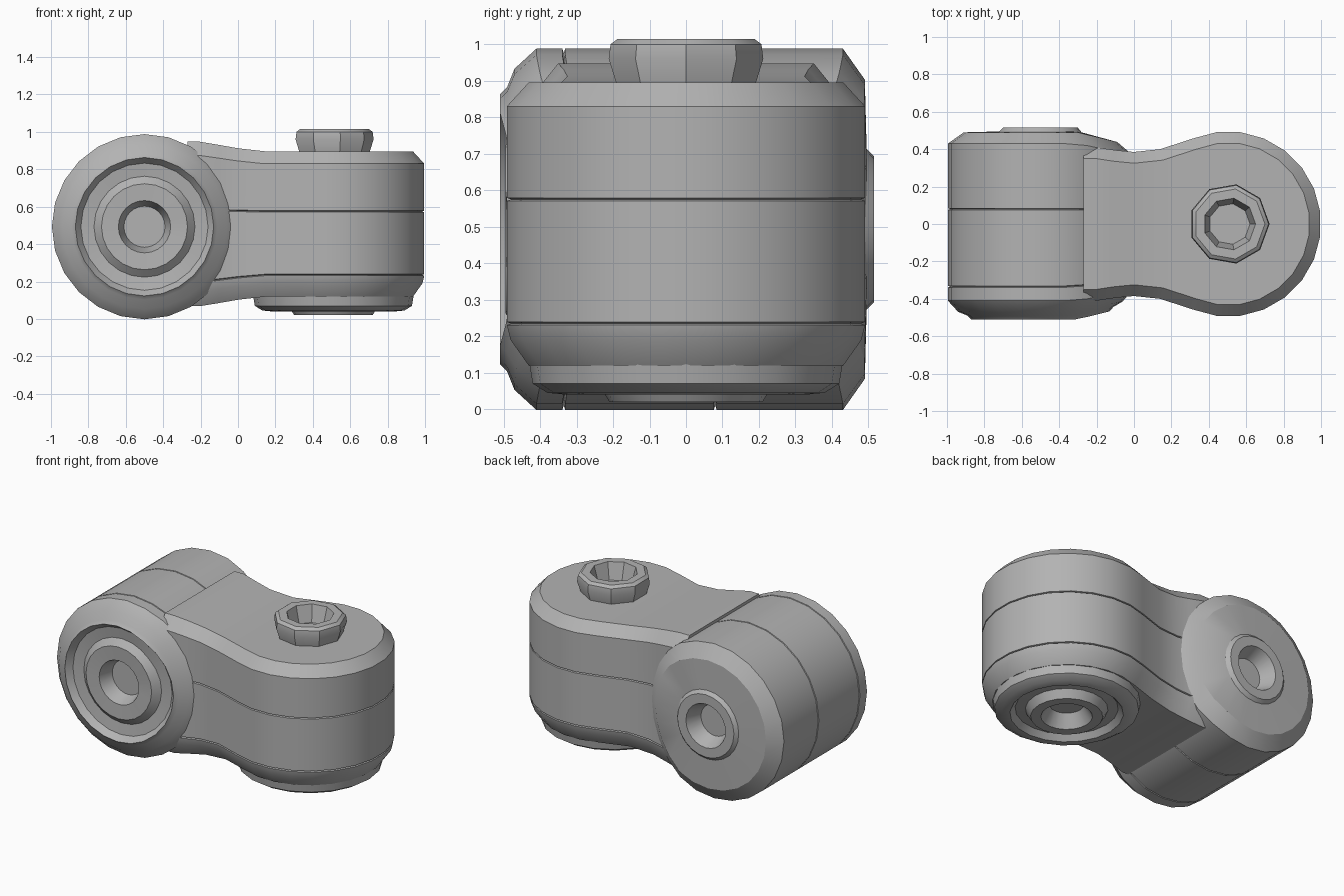
import bpy, bmesh, math

cube = bpy.data.objects.get("Cube")
if cube:
    bpy.data.objects.remove(cube)

grey = bpy.data.materials.new("matte grey")
grey.use_nodes = True
colour = (0.45, 0.45, 0.45, 1)
grey.diffuse_color = colour
grey.node_tree.nodes["Principled BSDF"].inputs["Base Color"].default_value = colour

R = 0.495


def finish(bm, name):
    bmesh.ops.recalc_face_normals(bm, faces=bm.faces[:])
    mesh = bpy.data.meshes.new(name)
    bm.to_mesh(mesh)
    bm.free()
    mesh.materials.append(grey)
    obj = bpy.data.objects.new(name, mesh)
    bpy.context.collection.objects.link(obj)
    bpy.ops.object.select_all(action='DESELECT')
    obj.select_set(True)
    bpy.context.view_layer.objects.active = obj
    bpy.ops.object.shade_smooth_by_angle(angle=math.radians(28))


def bridge(bm, rings):
    for a, b in zip(rings, rings[1:]):
        n = len(a)
        for i in range(n):
            bm.faces.new((a[i], a[(i + 1) % n], b[(i + 1) % n], b[i]))


def spin(name, profile, sides, place):
    """Revolve (radius, height) points; place maps local to world."""
    bm = bmesh.new()
    rings = []
    for r, h in profile:
        angles = [2 * math.pi * i / sides for i in range(sides)]
        rings.append([bm.verts.new(place(r * math.cos(t), r * math.sin(t), h)) for t in angles])
    bridge(bm, rings)
    bm.faces.new(rings[0])
    bm.faces.new(rings[-1])
    finish(bm, name)


def seam(h, size=0):
    """Narrow groove around a wall, as (size, height) points."""
    depth = -0.012 if size else 0.012
    return [(size, h - 0.004), (size + depth, h), (size, h + 0.004)]


# Horizontal hub: its axis runs front to back, with a recess at both ends
def hub_place(a, b, h):
    x = a - 0.5
    return (x, h * (1 - 0.5 * max(0, x + 0.3)), b + 0.493)


hub = [(0.11, -0.40), (0.14, -0.49), (0.23, -0.495), (0.27, -0.46),
       (0.34, -0.47), (0.37, -0.51), (0.39, -0.49), (0.44, -0.47), (R, -0.41)]
hub += seam(-0.335, R) + seam(0.08, R)
hub += [(R, 0.43), (0.41, 0.49), (0.22, 0.495), (0.20, 0.515), (0.14, 0.515), (0.10, 0.42)]
spin("horizontal_hub", hub, 24, hub_place)

# Vertical lobe: round end with a waisted neck that runs into the hub
half = [(0.505 + R * math.cos(t), R * math.sin(t))
        for t in (math.radians(7.5 + 15 * i) for i in range(8))]
half += [(0.14, 0.40), (0.0, 0.385), (-0.1, 0.395), (-0.2, 0.41), (-0.27, 0.41)]
outline = half + [(x, -y) for x, y in reversed(half)]


def inset_point(i, d):
    n = len(outline)
    (x0, y0), (x1, y1) = outline[i - 1], outline[(i + 1) % n]
    x, y = outline[i]
    length = math.hypot(x1 - x0, y1 - y0)
    if x < -0.25:
        return x, y - math.copysign(d, y)
    return x - d * (y1 - y0) / length, y + d * (x1 - x0) / length


levels = [(0.06, 0.12), (0.01, 0.19)] + seam(0.235) + seam(0.575) + [(0.0, 0.83), (0.06, 0.895)]
bm = bmesh.new()
rings = []
for inset, z in levels:
    ring = []
    for i in range(len(outline)):
        x, y = inset_point(i, inset)
        flare = 1 + 0.45 * min(0.3, max(0, 0.1 - x))
        ring.append(bm.verts.new((x, y, 0.507 + (z - 0.507) * flare)))
    rings.append(ring)
bridge(bm, rings)
for ring in (rings[0], rings[-1]):
    for i in range(len(half) - 1):
        bm.faces.new((ring[i], ring[i + 1], ring[-2 - i], ring[-1 - i]))
finish(bm, "vertical_lobe")


# Fittings on the vertical lobe
def lobe_place(a, b, h):
    return (a + 0.51, b, h)


spin("top_collar", [(0.19, 0.88), (0.215, 0.96), (0.21, 1.0), (0.19, 1.015),
                    (0.14, 1.015), (0.11, 0.91)], 9, lobe_place)
spin("bottom_plate", [(0.43, 0.13), (0.42, 0.07), (0.38, 0.045), (0.33, 0.04), (0.30, 0.075),
                      (0.24, 0.07), (0.21, 0.02), (0.15, 0.02), (0.10, 0.10)], 20, lobe_place)
